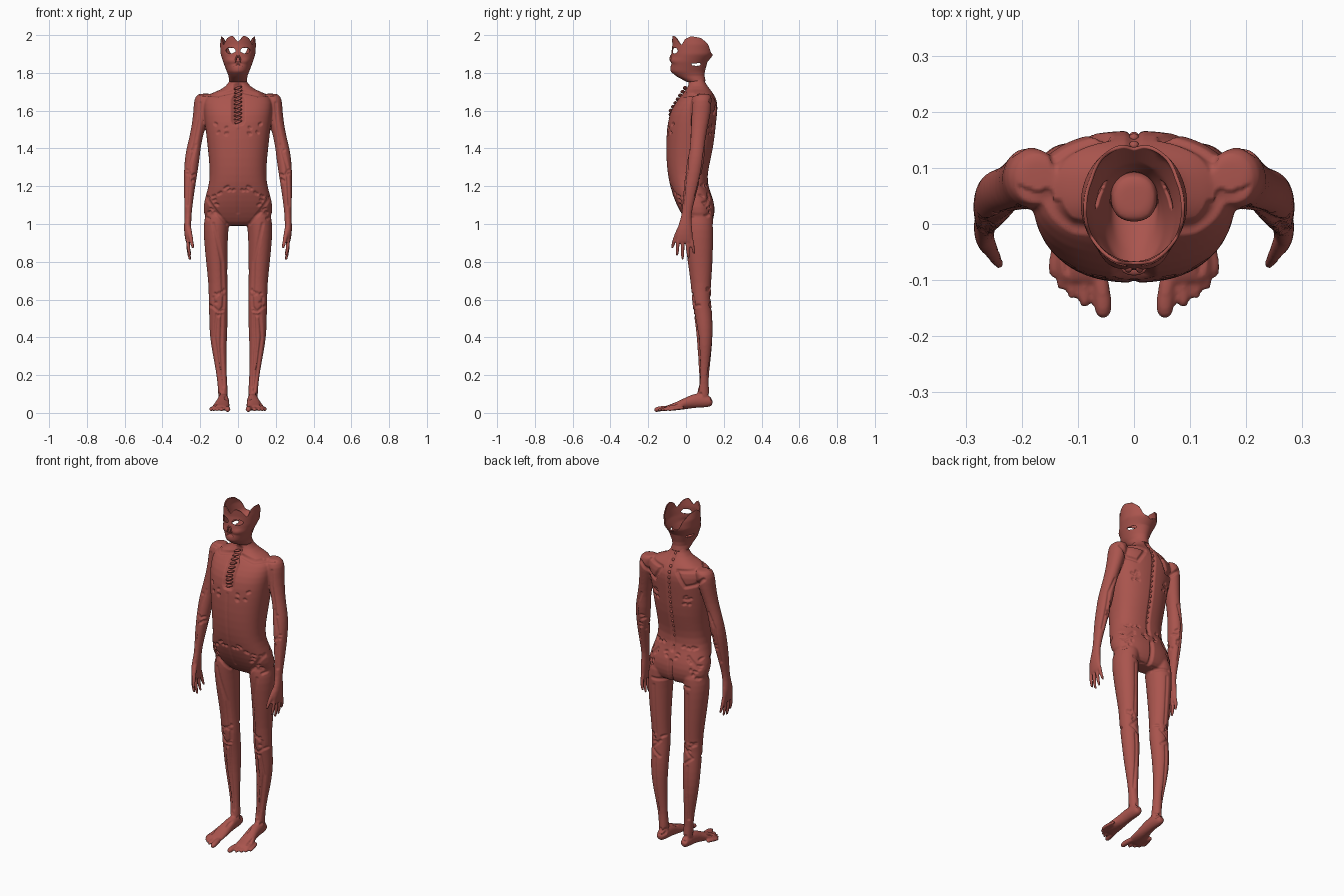
import bpy, bmesh, math, random
from mathutils import Vector, kdtree

random.seed(4)
mat = bpy.data.materials.new("muscle_red")
mat.diffuse_color = (0.4, 0.09, 0.075, 1)


def new_object(name, bm):
    bmesh.ops.recalc_face_normals(bm, faces=bm.faces)
    me = bpy.data.meshes.new(name)
    bm.to_mesh(me)
    bm.free()
    ob = bpy.data.objects.new(name, me)
    bpy.context.collection.objects.link(ob)
    me.materials.append(mat)
    me.shade_smooth()
    return ob


def loft(bm, rings, axis="z", s=1, n=20, e=1.0):
    """Skin superellipse rings (x, y, z, half width, half depth)."""
    loops = []
    for x, y, z, a, b in rings:
        loop = []
        for i in range(n):
            t = math.tau * i / n
            c, d = math.cos(t), math.sin(t)
            u = a * math.copysign(abs(c) ** e, c)
            v = b * math.copysign(abs(d) ** e, d)
            p = (x + u, y + v, z) if axis == "z" else (x + u, y, z + v)
            loop.append(bm.verts.new((p[0] * s, p[1], p[2])))
        loops.append(loop)
    for p, q in zip(loops, loops[1:]):
        for i in range(n):
            bm.faces.new((p[i], p[(i + 1) % n], q[(i + 1) % n], q[i]))
    fs = [bm.faces.new(loops[0]), bm.faces.new(loops[-1][::-1])]
    bmesh.ops.poke(bm, faces=fs)


bm = bmesh.new()
# torso and neck: z, half width, front y, back y
torso = [(0.99, .13, .02, .13), (1.03, .178, -.01, .148), (1.09, .186, -.045, .155),
         (1.15, .172, -.07, .138), (1.22, .15, -.09, .11), (1.3, .15, -.102, .12),
         (1.4, .16, -.107, .145), (1.5, .172, -.102, .156), (1.58, .18, -.092, .165),
         (1.64, .185, -.06, .17), (1.685, .17, -.022, .15), (1.71, .085, .0, .13),
         (1.75, .043, .018, .1), (1.79, .042, .005, .092), (1.82, .042, .0, .09)]
loft(bm, [(0, (f + b) / 2, z, w, (b - f) / 2) for z, w, f, b in torso], n=32, e=.85)

arm = [(.17, .085, 1.69, .045, .045), (.185, .083, 1.66, .05, .056), (.192, .08, 1.6, .043, .055),
       (.212, .068, 1.5, .036, .044), (.232, .06, 1.42, .036, .04), (.241, .055, 1.36, .04, .045),
       (.25, .042, 1.28, .037, .045), (.259, .022, 1.17, .028, .037), (.263, .007, 1.08, .02, .027),
       (.265, .0, 1.03, .018, .027), (.268, -.008, .97, .02, .043), (.265, -.008, .915, .014, .046),
       (.263, -.008, .9, .012, .044)]
leg = [(.1, .065, 1.08, .07, .08), (.115, .065, 1.0, .068, .08), (.118, .068, .94, .065, .078),
       (.113, .075, .8, .057, .067), (.106, .08, .68, .05, .054), (.104, .08, .6, .052, .05),
       (.104, .09, .53, .049, .05), (.104, .098, .45, .049, .046), (.102, .1, .36, .042, .04),
       (.092, .097, .26, .032, .031), (.085, .094, .18, .026, .025), (.08, .092, .12, .026, .03),
       (.078, .09, .06, .026, .036)]
foot = [(.078, .14, .06, .02, .022), (.078, .115, .062, .027, .034), (.078, .06, .068, .03, .04),
        (.08, .01, .055, .034, .034), (.088, -.04, .038, .044, .024), (.093, -.085, .028, .048, .017),
        (.09, -.105, .024, .044, .013)]
toes = [(.055, -.167, .016), (.088, -.148, .011), (.111, -.134, .01), (.129, -.117, .01), (.143, -.095, .01)]
fingers = [(-.042, -.047, .83), (-.018, -.018, .808), (.006, .013, .815), (.028, .042, .84)]
for s in (1, -1):
    loft(bm, arm, s=s)
    loft(bm, leg, s=s)
    loft(bm, foot, "y", s)
    for x, y, r in toes:
        loft(bm, [(x * .75 + .022, y + .085, .026, r, r), (x, y + .04, .024, r, r * .9),
                  (x, y + .012, .018, r * 1.05, r), (x, y, .016, r * .7, r * .7)], "y", s, 10)
    for y0, y1, z in fingers:
        loft(bm, [(.264, y0, .93, .011, .011), (.265, (y0 + y1) / 2, (.93 + z) / 2, .0105, .0105),
                  (.257, y1, z + .015, .009, .009), (.254, y1, z, .006, .006)], s=s, n=10)
    # thumb
    loft(bm, [(.264, -.02, 1.0, .015, .016), (.255, -.048, .95, .014, .014),
              (.244, -.066, .9, .011, .011), (.239, -.074, .87, .008, .008)], s=s, n=10)

tmp = new_object("body_base", bm)
sub = tmp.modifiers.new("round", "SUBSURF")
sub.levels = sub.render_levels = 1
rm = tmp.modifiers.new("fuse", "REMESH")
rm.mode = "VOXEL"
rm.voxel_size = 0.0052
sm = tmp.modifiers.new("soften", "SMOOTH")
sm.iterations = 5
dg = bpy.context.evaluated_depsgraph_get()
body_mesh = bpy.data.meshes.new_from_object(tmp.evaluated_get(dg))
bpy.data.objects.remove(tmp)

# grooves between the muscles: (width, depth, x, z, x, z ...)
front = [(.007, .008, .03, 1.7, .11, 1.682, .2, 1.69), (.006, .003, 0, 1.5, 0, 1.06),
         (.007, .006, .175, 1.15, .12, 1.07, .06, 1.0), (.007, .005, .13, 1.0, .085, .8, .08, .63),
         (.006, .006, .075, .62, .1, .635, .13, .61, .13, .56, .1, .535, .078, .56, .075, .62),
         (.006, .007, .115, .52, .125, .4, .105, .25, .085, .12),
         (.006, .007, .085, .52, .09, .35, .078, .14), (.006, .006, .225, 1.42, .26, 1.3, .27, 1.1),
         (.006, .005, .2, 1.64, .205, 1.55, .235, 1.4), (.024, .02, 0, 1.71, 0, 1.55)]
back = [(.009, .009, 0, 1.75, 0, 1.18), (.008, .01, .05, 1.67, .1, 1.585, .15, 1.6, .205, 1.65),
        (.007, .007, .05, 1.67, .14, 1.68), (.009, .012, 0, 1.12, 0, 1.0),
        (.007, .007, .03, .985, .12, .99), (.007, .006, .16, 1.1, .1, 1.16),
        (.006, .006, .08, .62, .13, .57, .08, .53), (.006, .006, .105, .52, .1, .2),
        (.006, .006, .22, 1.45, .255, 1.36, .265, 1.15), (.006, .005, .11, .95, .105, .66)]
spots = [(.05, .12, 1.47, 1.54), (.02, .16, 1.12, 1.21), (.22, .27, 1.2, 1.4),
         (.07, .14, .5, .66), (.05, .13, .04, .1), (.1, .17, 1.02, 1.15)]
for x0, x1, z0, z1 in spots:
    for side in (front, back):
        for _ in range(7):
            x, z = random.uniform(x0, x1), random.uniform(z0, z1)
            side.append((.006, .008, x, z, x + random.uniform(-.012, .012), z + .004))


def groove_tree(lines):
    pts = []
    for w, d, *c in lines:
        for i in range(0, len(c) - 2, 2):
            a, b = Vector((c[i], 0, c[i + 1])), Vector((c[i + 2], 0, c[i + 3]))
            k = max(2, int((b - a).length / .003))
            pts += [(a.lerp(b, j / k), w, d) for j in range(k + 1)]
    tree = kdtree.KDTree(len(pts))
    for i, p in enumerate(pts):
        tree.insert(p[0], i)
    tree.balance()
    return tree, pts


trees = groove_tree(front), groove_tree(back)
bm = bmesh.new()
bm.from_mesh(body_mesh)
bm.normal_update()
moves = []
for v in bm.verts:
    if abs(v.normal.y) > .15:
        tree, pts = trees[v.normal.y > 0]
        co, i, dist = tree.find((abs(v.co.x), 0, v.co.z))
        w, d = pts[i][1:]
        if dist < w * 1.6:
            moves.append((v, v.normal * -d * math.cos(dist / (w * 1.6) * math.pi / 2)))
for v, m in moves:
    v.co += m
new_object("body", bm)

# hollow head: z, half width, front y, back y, with ragged open crown
prof = [(1.755, .041, .012, .098), (1.785, .044, -.045, .092), (1.81, .054, -.076, .094),
        (1.86, .073, -.078, .108), (1.9, .086, -.072, .14), (1.95, .089, -.066, .138),
        (2.0, .083, -.07, .12)]
crown = [(0, 1.965), (20, 2.0), (40, 1.985), (55, 1.945), (70, 1.98), (90, 1.995),
         (120, 1.985), (140, 1.95), (152, 1.905), (168, 1.9), (180, 1.89)]


def interp(table, t):
    for p, q in zip(table, table[1:]):
        if t <= q[0]:
            f = (t - p[0]) / (q[0] - p[0])
            f = max(0, f)
            return [a + (b - a) * f for a, b in zip(p[1:], q[1:])]
    return list(table[-1][1:])


bm = bmesh.new()
N, M = 120, 44
grid = []
for j in range(M + 1):
    row = []
    for i in range(N):
        a = math.tau * i / N
        top = interp(crown, abs((math.degrees(a) + 180) % 360 - 180))[0]
        z = 1.755 + (top - 1.755) * j / M
        w, f, b = interp(prof, z)
        x, y = w * math.sin(a), (f + b) / 2 - (b - f) / 2 * math.cos(a)
        if y < 0:  # brow, cheeks and mouth
            y -= .007 * math.exp(-((z - 1.865) / .012) ** 2 - ((abs(x) - .045) / .02) ** 2)
            y += .01 * math.exp(-((z - 1.848) / .01) ** 2 - (x / .025) ** 2)
        row.append(bm.verts.new((x, y, z)))
    grid.append(row)
holes = [(.036, 1.917, .024, .014, -1), (0, 1.872, .008, .011, -1), (.06, 1.845, .012, .007, 1)]
for j in range(M):
    for i in range(N):
        q = (grid[j][i], grid[j][(i + 1) % N], grid[j + 1][(i + 1) % N], grid[j + 1][i])
        c = sum((v.co for v in q), Vector()) / 4
        if any(((abs(c.x) - x) / a) ** 2 + ((c.z - z) / b) ** 2 < 1 and (c.y - .03) * s > 0
               for x, z, a, b, s in holes):
            continue
        bm.faces.new(q)
head = new_object("open_head", bm)
head.modifiers.new("soften", "SMOOTH").iterations = 4
sol = head.modifiers.new("thickness", "SOLIDIFY")
sol.thickness = .006


def ellipsoids(name, items):
    """Row of flattened tilted beads: (location, radii, tilt about y)."""
    bm = bmesh.new()
    for loc, r, tilt in items:
        g = bmesh.ops.create_uvsphere(bm, u_segments=12, v_segments=8, radius=1)["verts"]
        for v in g:
            x, y, z = v.co.x * r[0], v.co.y * r[1], v.co.z * r[2]
            c, s = math.cos(tilt), math.sin(tilt)
            v.co = Vector(loc) + Vector((x * c - z * s, y, x * s + z * c))
    return new_object(name, bm)


def ring(name, x, y, z, rx, rz, r):
    bm = bmesh.new()
    vs = [[bm.verts.new((x + (rx + r * math.cos(b)) * math.cos(a), y + r * math.sin(b),
                         z + (rz + r * math.cos(b)) * math.sin(a)))
           for b in (math.tau * k / 8 for k in range(8))] for a in (math.tau * i / 28 for i in range(28))]
    for i in range(28):
        for k in range(8):
            p, q = vs[i], vs[(i + 1) % 28]
            bm.faces.new((p[k], q[k], q[(k + 1) % 8], p[(k + 1) % 8]))
    return new_object(name, bm)


# throat ladder, spine and lips
ellipsoids("breast_ladder", [((0, -.08 + max(0, i - 3) * .0125, 1.54 + i * .02), (.024, .012, .007), .35)
                             for i in range(10)])
ellipsoids("spine_beads", [((0, interp([(z, b) for z, w, f, b in torso], 1.2 + i * .03)[0] - .012,
                             1.2 + i * .03), (.009, .008, .009), 0) for i in range(19)])
ring("lips", 0, -.074, 1.835, .02, .007, .005)
ellipsoids("nose_sides", [((s * .01, -.079, 1.875), (.005, .008, .02), s * .25) for s in (1, -1)])
